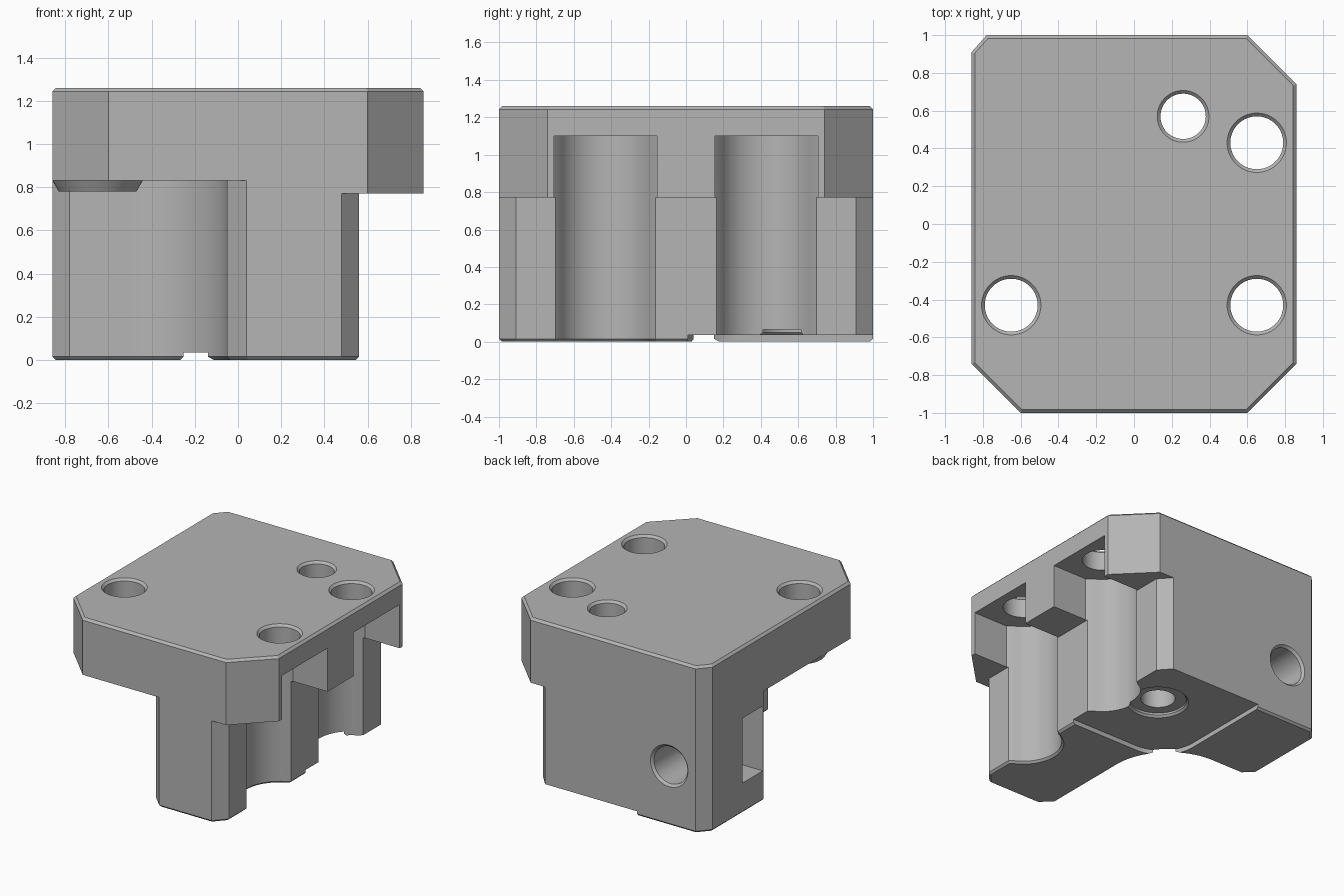
import bpy, bmesh
from math import cos, sin, radians, pi
from mathutils import Matrix, Vector

default = bpy.data.objects.get("Cube")
if default:
    bpy.data.objects.remove(default, do_unlink=True)

TOP, EDGE = 1.26, 0.017


def new_object(name, bm):
    bmesh.ops.recalc_face_normals(bm, faces=bm.faces)
    mesh = bpy.data.meshes.new(name)
    bm.to_mesh(mesh)
    bm.free()
    ob = bpy.data.objects.new(name, mesh)
    bpy.context.collection.objects.link(ob)
    return ob


def prism(name, outline, z0, z1):
    bm = bmesh.new()
    face = bm.faces.new([bm.verts.new((x, y, z0)) for x, y in outline])
    ext = bmesh.ops.extrude_face_region(bm, geom=[face])["geom"]
    verts = [v for v in ext if isinstance(v, bmesh.types.BMVert)]
    bmesh.ops.translate(bm, verts=verts, vec=(0, 0, z1 - z0))
    return new_object(name, bm)


def cone(name, start, end, r1, r2):
    a, b = Vector(start), Vector(end)
    bm = bmesh.new()
    turn = (b - a).to_track_quat('Z', 'Y').to_matrix().to_4x4()
    bmesh.ops.create_cone(bm, cap_ends=True, segments=64, radius1=r1, radius2=r2,
                          depth=(b - a).length,
                          matrix=Matrix.Translation((a + b) / 2) @ turn)
    return new_object(name, bm)


def arc(cx, cy, r, a0, a1, n=20):
    angles = [radians(a0 + (a1 - a0) * i / n) for i in range(n + 1)]
    return [(cx + r * cos(t), cy + r * sin(t)) for t in angles]


def combine(target, tool, operation='DIFFERENCE'):
    mod = target.modifiers.new("combine", 'BOOLEAN')
    mod.operation, mod.object, mod.solver = operation, tool, 'EXACT'
    tool.hide_render = True
    bpy.context.view_layer.update()
    graph = bpy.context.evaluated_depsgraph_get()
    result = bpy.data.meshes.new_from_object(target.evaluated_get(graph))
    target.modifiers.clear()
    target.data = result
    bpy.data.objects.remove(tool, do_unlink=True)


def chamfer_level(ob, z, width):
    """Chamfer the rim of the flat faces lying at height z."""
    bm = bmesh.new()
    bm.from_mesh(ob.data)
    bmesh.ops.remove_doubles(bm, verts=bm.verts, dist=1e-5)
    flat = lambda f: all(abs(v.co.z - z) < 1e-4 for v in f.verts)
    rim = [e for e in bm.edges if sum(flat(f) for f in e.link_faces) == 1]
    bmesh.ops.bevel(bm, geom=rim, offset=width, offset_type='OFFSET',
                    segments=1, affect='EDGES', clamp_overlap=False)
    bm.to_mesh(ob.data)
    bm.free()


# Main block with clipped corners
body = prism("mount_block", [(-0.6, -1), (0.6, -1), (0.86, -0.74), (0.86, 0.74),
                             (0.6, 1), (-0.78, 1), (-0.86, 0.91), (-0.86, -0.74)],
             0, TOP)
chamfer_level(body, TOP, EDGE)

# Large rounded pocket in the front corner
pocket = [(-2, -2), (0.04, -2), (0.04, -1), (-0.05, -0.91)]
pocket += arc(-0.51, -0.23, 0.46, 0, 90)
pocket += [(-0.78, 0.23), (-0.86, 0.3), (-2, 0.3)]
combine(body, prism("corner_pocket", pocket, -1, 0.83))

# Undercut below the side overhang
combine(body, prism("side_undercut", [(0.39, -1.1), (1.2, -1.1), (1.2, 1.1),
                                      (0.39, 1.1), (0.56, 0.91), (0.56, -0.91)],
                    -1, 0.77))

# Two round-backed slots in the side
for y in (-0.43, 0.43):
    slot = [(1.2, y + 0.275), (0.57, y + 0.275)]
    slot += arc(0.65, y, 0.27, 116, 244)
    slot += [(0.57, y - 0.275), (1.2, y - 0.275)]
    combine(body, prism("side_slot", slot, -1, 1.1))

chamfer_level(body, 0, 0.015)

# Shallow relief under the base
relief = arc(-0.01, 0.29, 0.28, 180, 270) + [(1.2, 0.01), (1.2, 1.2), (-0.29, 1.2)]
combine(body, prism("base_relief", relief, -1, 0.035))

# Boss under the plate
combine(body, cone("boss", (-0.65, -0.43, 0.78), (-0.65, -0.43, 0.83), 0.18, 0.209), 'UNION')

# Chamfered vertical holes
for x, y, r, bottom in ((-0.65, -0.43, 0.14, 0.7), (0.65, -0.43, 0.14, 1.0),
                        (0.65, 0.43, 0.14, 1.0), (0.26, 0.57, 0.12, -0.5)):
    combine(body, cone("hole", (x, y, bottom), (x, y, 1.4), r, r))
    combine(body, cone("hole_rim", (x, y, TOP - EDGE), (x, y, TOP + EDGE), r, r + 2 * EDGE))

# Counterbore below the small hole
combine(body, cone("counterbore", (0.26, 0.57, -0.1), (0.26, 0.57, 0.065), 0.2, 0.2))
combine(body, cone("counterbore_rim", (0.26, 0.57, 0.02), (0.26, 0.57, 0.05), 0.23, 0.2))

# Back screw hole and the nut window beside it
combine(body, cone("back_hole", (-0.56, 0.36, 0.45), (-0.56, 1.2, 0.45), 0.14, 0.14))
combine(body, cone("back_hole_rim", (-0.56, 1 - EDGE, 0.45), (-0.56, 1 + EDGE, 0.45),
                   0.14, 0.14 + 2 * EDGE))
combine(body, prism("nut_window", [(-1.2, 0.31), (-0.35, 0.31),
                                   (-0.35, 0.55), (-1.2, 0.55)], 0.23, 0.72))

# Single grey material
grey = bpy.data.materials.new("plain_grey")
grey.use_nodes = True
colour = (0.46, 0.46, 0.46, 1)
grey.diffuse_color = colour
grey.node_tree.nodes["Principled BSDF"].inputs["Base Color"].default_value = colour
body.data.materials.clear()
body.data.materials.append(grey)

bpy.ops.object.select_all(action='DESELECT')
body.select_set(True)
bpy.context.view_layer.objects.active = body
bpy.ops.object.shade_smooth_by_angle(angle=radians(25))
